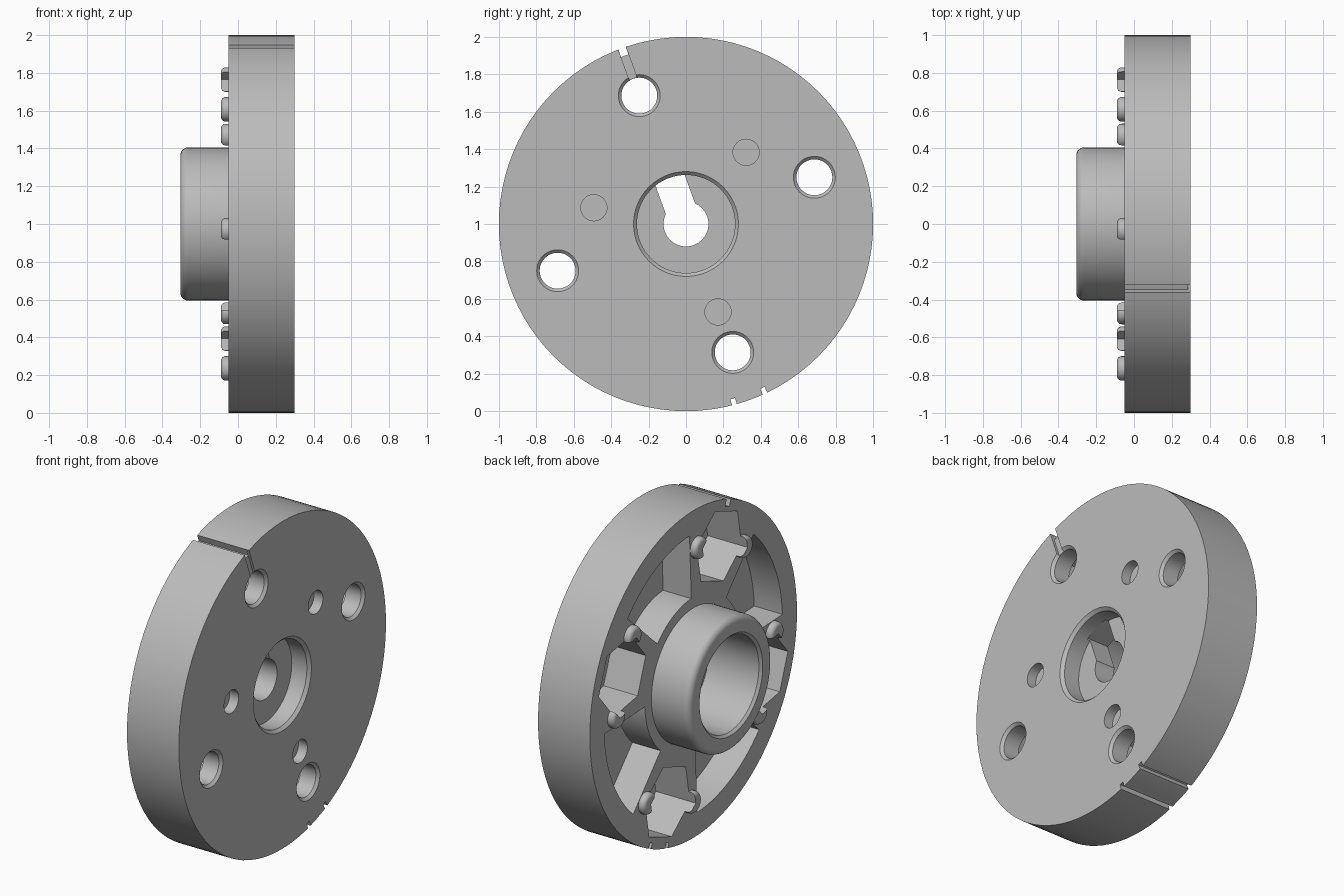
import bpy, bmesh
from math import sin, cos, tau, radians, hypot
from mathutils import Matrix, Vector

cube = bpy.data.objects.get("Cube")
if cube:
    bpy.data.objects.remove(cube, do_unlink=True)

grey = bpy.data.materials.new("plain_grey")
grey.use_nodes = True
colour = (0.5, 0.5, 0.5, 1)
grey.diffuse_color = colour
grey.node_tree.nodes["Principled BSDF"].inputs["Base Color"].default_value = colour

BACK, FACE = -0.05, 0.30
ARMS = [20, 110, 200, 290]
BOLT_R = 0.73


def finish(bm, name):
    bmesh.ops.remove_doubles(bm, verts=bm.verts, dist=1e-5)
    bmesh.ops.recalc_face_normals(bm, faces=bm.faces)
    mesh = bpy.data.meshes.new(name)
    bm.to_mesh(mesh)
    bm.free()
    mesh.materials.append(grey)
    ob = bpy.data.objects.new(name, mesh)
    bpy.context.collection.objects.link(ob)
    return ob


def lathe(name, profile, angle=0, radius=0, steps=48):
    """Spin a closed (x, r) profile about an x-parallel axis at a polar spot."""
    bm = bmesh.new()
    vs = [bm.verts.new((x, 0, r)) for x, r in profile]
    es = [bm.edges.new((a, b)) for a, b in zip(vs, vs[1:] + vs[:1])]
    bmesh.ops.spin(bm, geom=vs + es, axis=(1, 0, 0), cent=(0, 0, 0),
                   angle=tau, steps=steps, use_merge=True)
    a = radians(angle)
    bmesh.ops.translate(bm, verts=bm.verts,
                        vec=(0, radius * cos(a), 1 + radius * sin(a)))
    return finish(bm, name)


def prism(name, outline, x0, x1, angle=0):
    """Extrude a (radial, tangential) outline along x, turned to an angle."""
    bm = bmesh.new()
    face = bm.faces.new([bm.verts.new((x0, u, v)) for u, v in outline])
    new = bmesh.ops.extrude_face_region(bm, geom=[face])["geom"]
    bmesh.ops.translate(bm, vec=(x1 - x0, 0, 0),
                        verts=[g for g in new if isinstance(g, bmesh.types.BMVert)])
    bm.transform(Matrix.Translation((0, 0, 1)) @ Matrix.Rotation(radians(angle), 4, 'X'))
    return finish(bm, name)


def box(u0, u1, half):
    return [(u0, -half), (u1, -half), (u1, half), (u0, half)]


def combine(target, tool, operation='DIFFERENCE'):
    tool.hide_render = True
    mod = target.modifiers.new("combine", 'BOOLEAN')
    mod.operation, mod.solver, mod.object = operation, 'EXACT', tool
    bpy.ops.object.select_all(action='DESELECT')
    target.select_set(True)
    bpy.context.view_layer.objects.active = target
    bpy.ops.object.modifier_apply(modifier=mod.name)
    bpy.data.objects.remove(tool, do_unlink=True)


# Disc with rounded hub, rear bore, thin web and front counterbore
fillet = [(-0.265 - 0.04 * sin(t * tau / 24), 0.365 + 0.04 * cos(t * tau / 24))
          for t in range(7)]
body = lathe("hub_disc", [(FACE, 0.28), (FACE, 1), (BACK, 1), (BACK, 0.405)]
             + fillet + [(-0.305, 0.305), (-0.29, 0.29), (0.05, 0.29), (0.05, 0.12),
                         (0.18, 0.12), (0.18, 0.262), (0.282, 0.262)], steps=96)

# Rounded locating pins either side of each bolt pocket
for arm in ARMS:
    for side in (-1, 1):
        cap = [(-0.065 - 0.025 * sin(t * tau / 20), 0.04 + 0.025 * cos(t * tau / 20))
               for t in range(6)]
        pin = lathe("pin", [(-0.03, 0), (-0.03, 0.065)] + cap + [(-0.09, 0)],
                    arm + side * 17.5, 0.765, 24)
        combine(body, pin, 'UNION')

# Curved lightening recesses between the pads
ts = [radians(22.5 + 45 * i / 16) for i in range(17)]
sector = ([(0.86 * cos(t), 0.86 * sin(t)) for t in ts]
          + [(0.47 * cos(t), 0.47 * sin(t)) for t in reversed(ts)])
for arm in ARMS:
    combine(body, prism("recess", sector, -0.2, 0.14, arm))

# Hexagonal pockets and chamfered bolt holes
hexagon = [(BOLT_R + 0.23 * sin(i * tau / 6), 0.23 * cos(i * tau / 6)) for i in range(6)]
for arm in ARMS:
    combine(body, prism("pocket", hexagon, -0.2, 0.18, arm))
    combine(body, lathe("bolt_hole", [(0.1, 0), (0.1, 0.096), (0.284, 0.096),
                                      (FACE, 0.112), (0.4, 0.112), (0.4, 0)],
                        arm, BOLT_R))

# Shallow round holes in the flat face
for angle in (50, 170, 290):
    combine(body, lathe("blind_hole", [(0.24, 0), (0.24, 0.07), (0.4, 0.07), (0.4, 0)],
                        angle, 0.5, 32))

# Keyway through the web
combine(body, prism("keyway", box(0, 0.262, 0.083), 0.03, 0.2, 110))

# Rim notches and the marker groove leading to one bolt hole
combine(body, prism("marker_notch", box(0.957, 1.1, 0.021), -0.2, 0.5, 110))
combine(body, prism("marker_groove", box(BOLT_R, 1.1, 0.0215), 0.285, 0.5, 110))
for angle in (285, 295):
    combine(body, prism("rim_notch", box(0.966, 1.1, 0.013), -0.2, 0.5, angle))

bpy.ops.object.select_all(action='DESELECT')
body.select_set(True)
bpy.context.view_layer.objects.active = body
bpy.ops.object.shade_smooth_by_angle(angle=radians(25))
